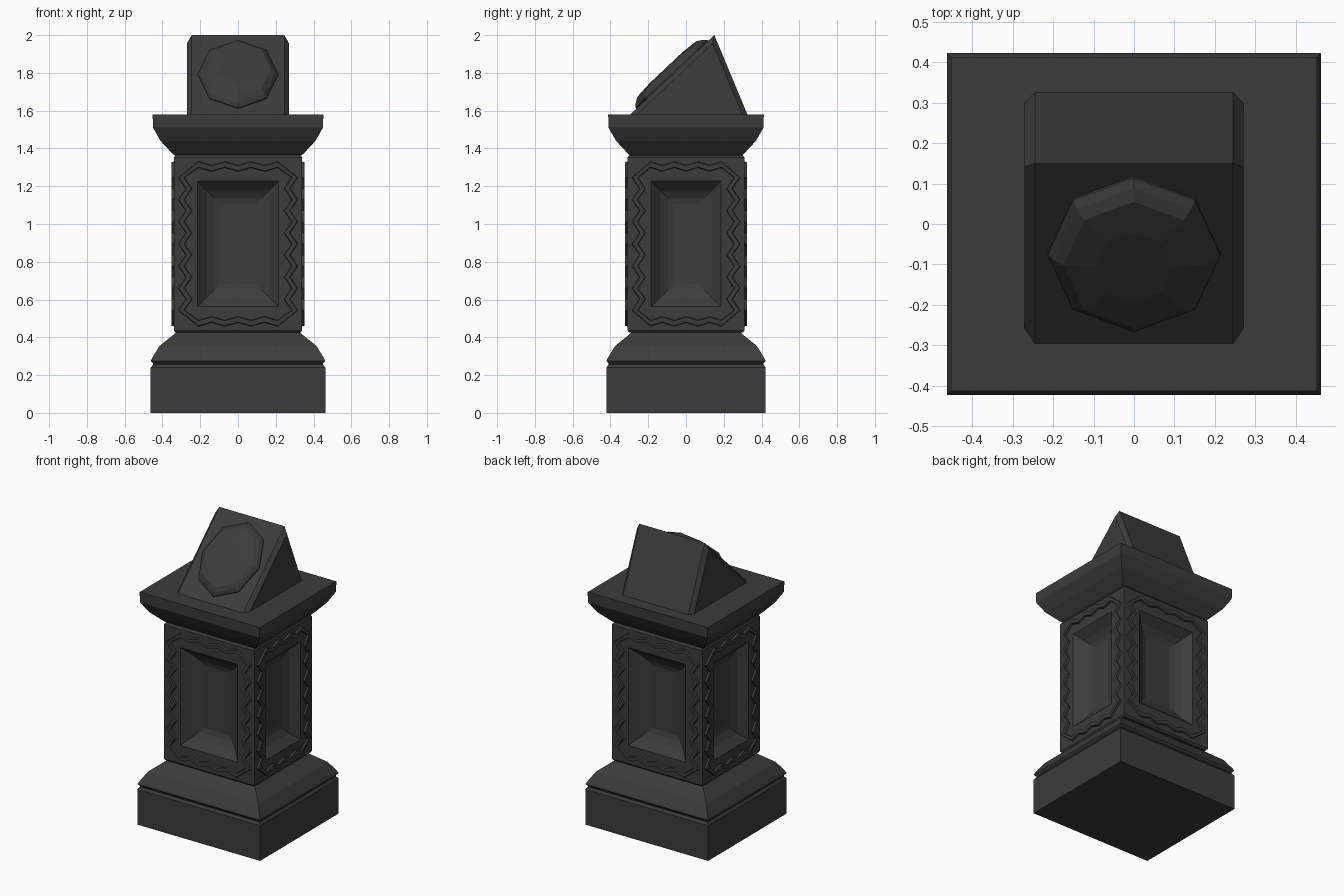
import bpy, bmesh, math
from mathutils import Matrix, Vector

cube = bpy.data.objects.get("Cube")
if cube:
    bpy.data.objects.remove(cube, do_unlink=True)

stone = bpy.data.materials.new("dark stone")
stone.use_nodes = True
colour = (0.045, 0.045, 0.045, 1)
stone.diffuse_color = colour
stone.node_tree.nodes["Principled BSDF"].inputs["Base Color"].default_value = colour


def finish(bm, name):
    bmesh.ops.recalc_face_normals(bm, faces=bm.faces[:])
    mesh = bpy.data.meshes.new(name)
    bm.to_mesh(mesh)
    bm.free()
    mesh.materials.append(stone)
    obj = bpy.data.objects.new(name, mesh)
    bpy.context.collection.objects.link(obj)
    return obj


def bridge(bm, a, b):
    n = len(a)
    return [bm.faces.new((a[i], a[(i + 1) % n], b[(i + 1) % n], b[i])) for i in range(n)]


def loft(profile, depth_cut):
    """Stack rectangular rings of (half width, height); the depth is a little smaller."""
    bm = bmesh.new()
    rings = []
    for w, z in profile:
        d = w - depth_cut
        rings.append([bm.verts.new(c) for c in ((-w, -d, z), (w, -d, z), (w, d, z), (-w, d, z))])
    for a, b in zip(rings, rings[1:]):
        bridge(bm, a, b)
    bm.faces.new(rings[0])
    bm.faces.new(rings[-1])
    return bm


# Stepped base and flared cap
finish(loft([(0.462, 0), (0.462, 0.24), (0.45, 0.255), (0.45, 0.262), (0.462, 0.275),
             (0.455, 0.29), (0.415, 0.355), (0.34, 0.415), (0.33, 0.425), (0.33, 0.44)],
            0.04), "base")
finish(loft([(0.33, 1.345), (0.33, 1.36), (0.345, 1.37), (0.41, 1.44), (0.45, 1.51),
             (0.452, 1.58)], 0.04), "cap")

# Shaft with a sunken, hollowed panel on each side
bm = loft([(0.33, 0.425), (0.34, 0.437), (0.34, 1.352), (0.33, 1.365)], 0.03)
bm.normal_update()
bmesh.ops.recalc_face_normals(bm, faces=bm.faces[:])
panels = [f for f in bm.faces if abs(f.normal.z) < 0.01]
for inset, depth in ((0.125, 0), (0.05, -0.05), (0.04, -0.022), (0.03, -0.008)):
    bmesh.ops.inset_individual(bm, faces=panels, thickness=inset, depth=depth,
                               use_even_offset=True)
finish(bm, "shaft")


# Raised zigzag moulding that frames each panel
def zigzag_points(half_w, half_h):
    """Closed path of (position, outward direction, zigzag offset)."""
    points = []
    corners = [(-1, -1), (1, -1), (1, 1), (-1, 1)]
    for i, (cx, cz) in enumerate(corners):
        nx, nz = corners[(i + 1) % 4]
        start, end = Vector((cx * half_w, cz * half_h)), Vector((nx * half_w, nz * half_h))
        along = (end - start).normalized()
        out = Vector((along.y, -along.x))
        upright = abs(along.y) > 0.5
        steps, swing = (14, 0.02) if upright else (8, 0.01)
        for k in range(1, steps):
            zig = swing if k % 2 else -swing
            points.append((start.lerp(end, k / steps), out, zig))
    return points


def moulding(name, half_w, distance, angle):
    bm = bmesh.new()
    turn = Matrix.Rotation(angle, 4, "Z")
    middle = (0.437 + 1.352) / 2
    rings = []
    for side, lift in ((0.017, -0.002), (0.013, 0.013), (-0.013, 0.013), (-0.017, -0.002)):
        ring = []
        for pos, out, zig in zigzag_points(half_w, 0.41):
            p = pos + out * (zig + side)
            ring.append(bm.verts.new(turn @ Vector((p.x, -distance - lift, middle + p.y))))
        rings.append(ring)
    for i in range(4):
        bridge(bm, rings[i], rings[(i + 1) % 4])
    finish(bm, name)


for i, side in enumerate(("front", "left", "back", "right")):
    wide = i % 2 == 0
    moulding(side + "_moulding", 0.28 if wide else 0.25, 0.31 if wide else 0.34,
             i * math.pi / 2)

# Sloped wedge on top, with chamfered side edges
FRONT, PEAK, BACK = Vector((0, -0.295, 1.58)), Vector((0, 0.15, 2.0)), Vector((0, 0.325, 1.58))
bm = bmesh.new()
ends = [[bm.verts.new(p + Vector((x, 0, 0))) for p in (FRONT, PEAK, BACK)] for x in (-0.27, 0.27)]
bridge(bm, *ends)
for end in ends:
    bm.faces.new(end)
slanted = [e for e in bm.edges
           if abs(e.verts[0].co.x - e.verts[1].co.x) < 0.01
           and abs(e.verts[0].co.z - e.verts[1].co.z) > 0.1]
bmesh.ops.bevel(bm, geom=slanted, offset=0.025, segments=1, affect="EDGES")
finish(bm, "wedge_top")

# Faceted eight-sided medallion lying on the slope
up = (PEAK - FRONT).normalized()
right = Vector((1, 0, 0))
normal = right.cross(up)
centre = FRONT + up * 0.306
bm = bmesh.new()
rings = []
for scale, h in ((1, -0.005), (1, 0.006), (0.93, 0.024), (0.82, 0.042), (0.45, 0.05)):
    ring = []
    for k in range(8):
        a = k * math.pi / 4
        ring.append(bm.verts.new(centre + normal * h + right * (0.213 * scale * math.sin(a))
                                 + up * (0.262 * scale * math.cos(a))))
    rings.append(ring)
for a, b in zip(rings, rings[1:]):
    bridge(bm, a, b)
bm.faces.new(rings[0])
bm.faces.new(rings[-1])
finish(bm, "medallion")
